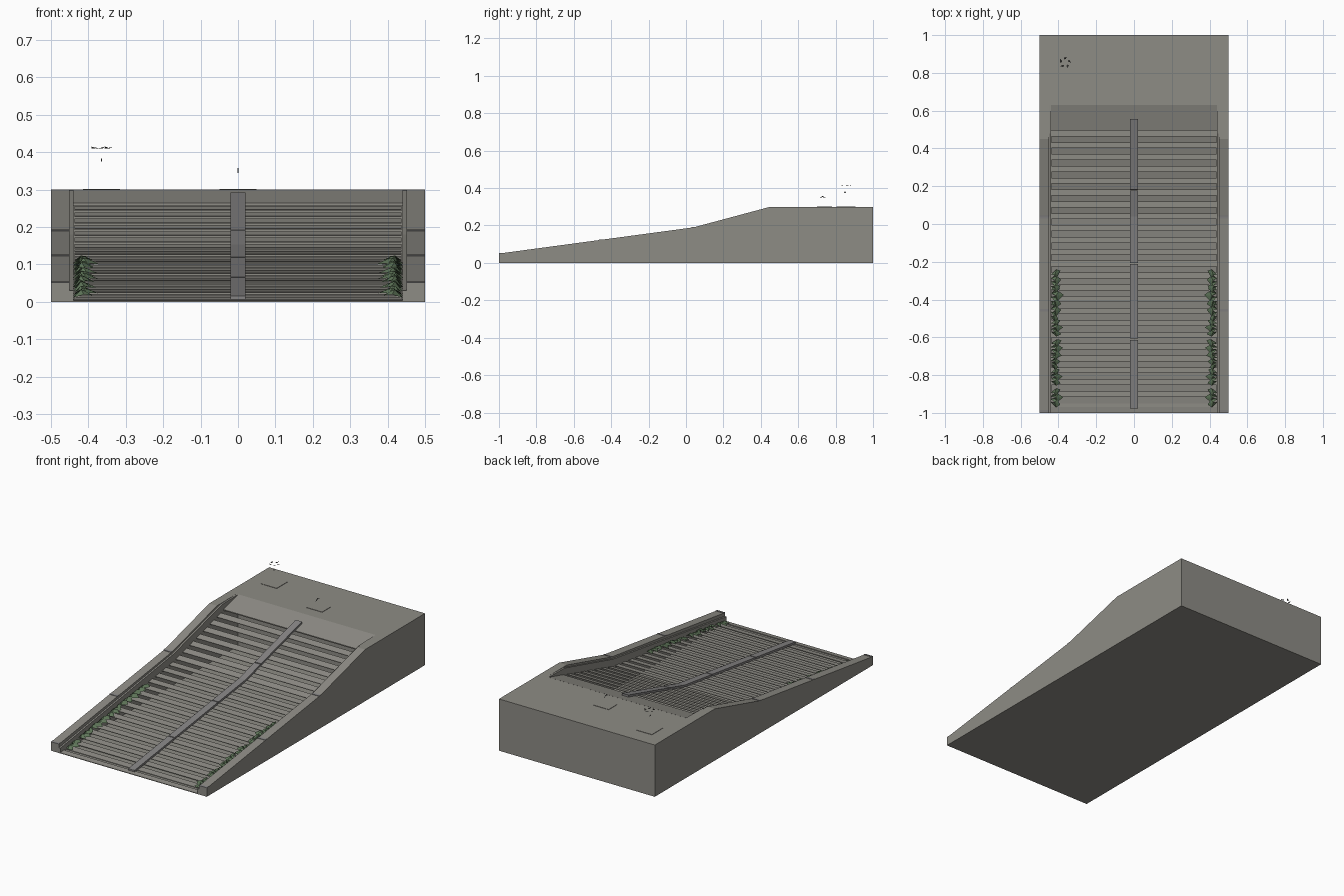
import bpy, bmesh, math, random
from mathutils import Vector

random.seed(4)
if "Cube" in bpy.data.objects:
    bpy.data.objects.remove(bpy.data.objects["Cube"])


def material(name, r, g, b):
    m = bpy.data.materials.new(name)
    m.use_nodes = True
    m.diffuse_color = (r, g, b, 1)
    m.node_tree.nodes["Principled BSDF"].inputs["Base Color"].default_value = (r, g, b, 1)
    return m


concrete = material("warm grey concrete", .27, .262, .235)
steel = material("grey steel", .235, .23, .23)
dark = material("dark joint", .06, .06, .055)
leaf_green = material("leaf green", .12, .19, .105)


def finish(name, bm, mat):
    mesh = bpy.data.meshes.new(name)
    bm.to_mesh(mesh)
    bm.free()
    mesh.materials.append(mat)
    obj = bpy.data.objects.new(name, mesh)
    bpy.context.collection.objects.link(obj)
    return obj


def add_prism(bm, profile, x0, x1):
    """Extrude a (y, z) outline between two x positions."""
    face = bm.faces.new([bm.verts.new((x0, y, z)) for y, z in profile])
    new = bmesh.ops.extrude_face_region(bm, geom=[face])["geom"]
    moved = [v for v in new if isinstance(v, bmesh.types.BMVert)]
    bmesh.ops.translate(bm, verts=moved, vec=(x1 - x0, 0, 0))
    bmesh.ops.recalc_face_normals(bm, faces=bm.faces)


def prism(name, profile, x0, x1, mat):
    bm = bmesh.new()
    add_prism(bm, profile, x0, x1)
    return finish(name, bm, mat)


BEND, RISE_LOW, RISE_HIGH = .04, .135, .27


def deck(y):
    """Height of the ramp surface."""
    return .141 + (y - BEND) * (RISE_LOW if y < BEND else RISE_HIGH)


def along(y0, y1, low, high):
    """Outline of a strip that follows the ramp."""
    ys = [y0] + ([BEND] if y0 < BEND < y1 else []) + [y1]
    return ([(y, max(0, deck(y) + low)) for y in ys]
            + [(y, deck(y) + high) for y in reversed(ys)])


# Base and upper landing
prism("base_plate", [(-1, 0), (.63, 0), (.63, .002), (-1, .002)], -.45, .45, concrete)
prism("landing", [(.63, 0), (1, 0), (1, .3), (.63, .3)], -.5, .5, concrete)
prism("upper_ramp_strip", along(.495, .63, -.006, 0), -.44, .44, concrete)
prism("front_sill", along(-1, -.968, -.002, .003), -.44, .44, concrete)

# Side walls with an inner ledge and joints in the coping
for side, s in (("left", 1), ("right", -1)):
    prism(side + "_wall", [(-1, 0), (.63, 0), (.63, .3), (.45, .3), (BEND, .19), (-1, .05)],
          s * .45, s * .5, concrete)
    prism(side + "_wall_ledge", [(-1, 0), (.63, 0), (.63, .3), (.48, .297), (BEND, .18), (-1, .03)],
          s * .44, s * .45, concrete)
    for i, y in enumerate((.037, -.457, -.993)):
        prism(f"{side}_wall_joint_{i + 1}", along(y - .007, y + .007, .044, .0515),
              s * .45, s * .5, steel)

# Tread slats over the hollow ramp
bm = bmesh.new()
for i in range(23):
    y = .4485 - i * .0627
    add_prism(bm, along(y - .0185, y + .0185, -.003, 0), -.437, .437)
finish("tread_slats", bm, concrete)

# Centre rail in four lengths
ends = (-.98, -.61, -.21, .18, .56)
for i, (a, b) in enumerate(zip(ends, ends[1:])):
    prism(f"centre_rail_{i + 1}", along(a + .003, b - .003, 0, .012), -.02, .02, steel)

# Hatches on the landing
for name, x, y, h in (("centre_hatch", 0, .74, .04), ("corner_hatch", -.365, .855, .05)):
    prism(name, [(y - h, .3), (y + h, .3), (y + h, .302), (y - h, .302)], x - .05, x + .05, concrete)

# Small floating marks above the hatches
bm = bmesh.new()
for k in range(5):
    a = math.pi / 2 + k * math.tau / 5
    pts = [(.032, -.3), (.026, .3), (.016, .2), (.02, -.2)]
    bm.faces.new([bm.verts.new((-.365 + r * math.cos(a + t), .855 + r * math.sin(a + t), .41 + .005 * (r > .03)))
                  for r, t in pts])
finish("floating_ring", bm, dark)
prism("floating_arc", [(.71, .345), (.73, .352), (.75, .345), (.73, .358)], -.001, .001, dark)
prism("floating_speck", [(.845, .375), (.855, .375), (.85, .383)], -.366, -.364, dark)

# Leafy clumps along both walls: centre y, half length, reach from the wall
clumps = [(-.92, .05, .075), (-.81, .045, .065), (-.73, .04, .06), (-.66, .05, .075),
          (-.55, .045, .07), (-.46, .06, .055), (-.38, .06, .07), (-.3, .06, .065)]
bm = bmesh.new()
for y, half, reach in clumps:
    for k in (-1, 0, 1):
        lean = k * half
        length = reach * random.uniform(.8, 1) * (1 - .2 * abs(k))
        lift = random.uniform(.014, .024)
        shape = [(0, -.2, .003), (.55, -.55, lift), (1, .1, lift * .7), (.6, .5, lift + .005), (0, .3, .008)]
        verts = []
        for out, across, up in shape:
            py = y + lean * (.3 + .5 * out) + across * half * .8
            verts.append(bm.verts.new((.44 - length * out, py, deck(py) + up)))
        hub = bm.verts.new((.44 - length * .4, y + lean * .5, deck(y + lean * .5) + lift + .01))
        for a, b in zip(verts, verts[1:]):
            bm.faces.new((a, b, hub))
half_geom = bm.verts[:] + bm.edges[:] + bm.faces[:]
copy = bmesh.ops.duplicate(bm, geom=half_geom)["geom"]
bmesh.ops.scale(bm, vec=Vector((-1, 1, 1)), verts=[v for v in copy if isinstance(v, bmesh.types.BMVert)])
bmesh.ops.reverse_faces(bm, faces=[f for f in copy if isinstance(f, bmesh.types.BMFace)])
bmesh.ops.reverse_faces(bm, faces=[f for f in bm.faces if f.normal.z < 0])
bm.normal_update()
bmesh.ops.reverse_faces(bm, faces=[f for f in bm.faces if f.normal.z < 0])
finish("leaf_clumps", bm, leaf_green)
